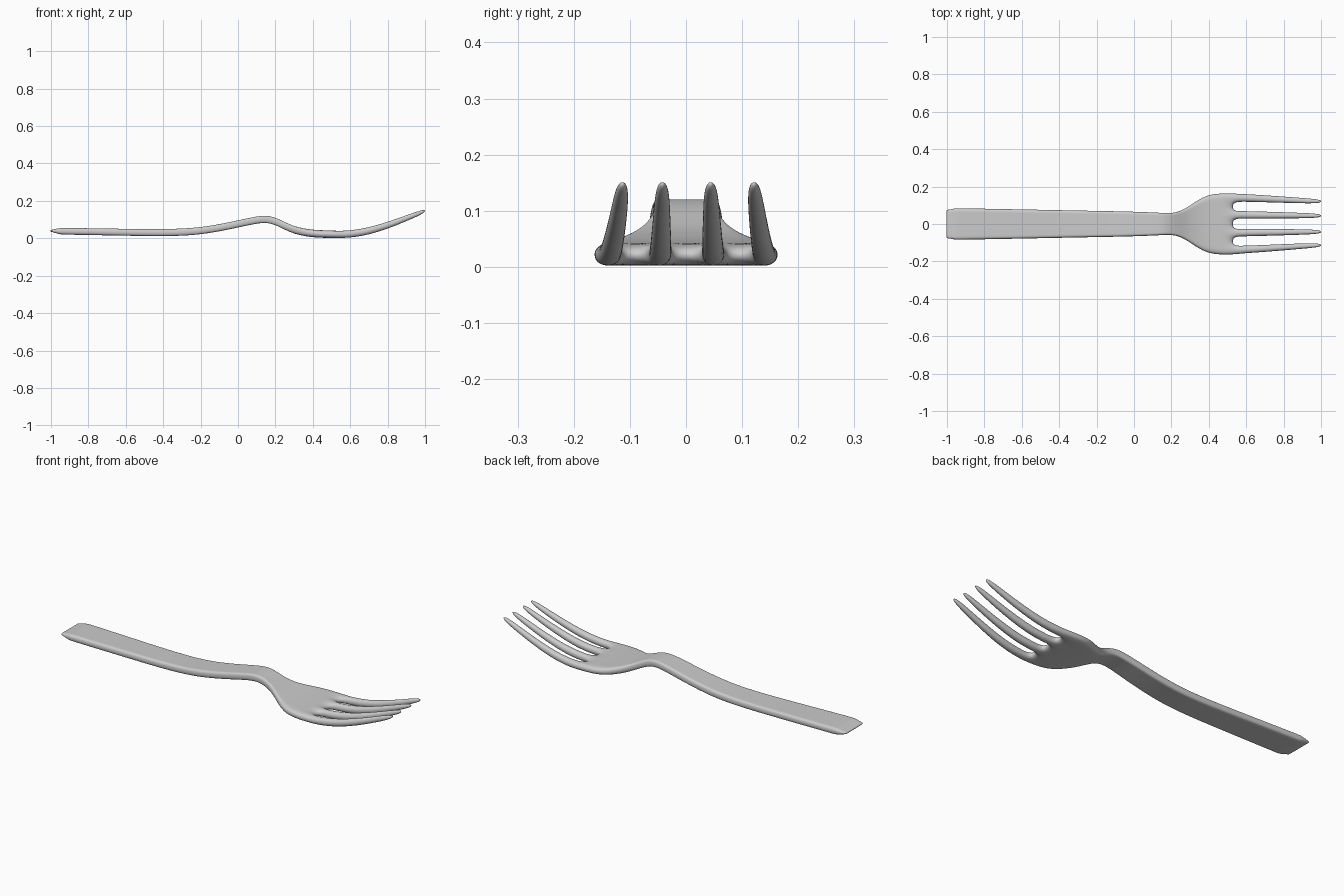
import bpy, bmesh

# Body stations: x, half width, centre height, half thickness
BODY = [
    (-1.003, 0.076, 0.040, 0.004), (-0.995, 0.077, 0.040, 0.006),
    (-0.952, 0.085, 0.038, 0.017), (-0.935, 0.085, 0.038, 0.018),
    (-0.65, 0.080, 0.033, 0.018), (-0.32, 0.073, 0.028, 0.019),
    (-0.15, 0.070, 0.045, 0.019), (0.02, 0.066, 0.081, 0.019),
    (0.11, 0.062, 0.101, 0.019), (0.17, 0.059, 0.103, 0.019),
    (0.23, 0.060, 0.077, 0.020), (0.29, 0.092, 0.047, 0.020),
    (0.36, 0.143, 0.030, 0.020), (0.43, 0.166, 0.023, 0.020),
    (0.53, 0.165, 0.021, 0.020),
]
# Lengthwise edge lines across the width, as fractions of the half width
LINES = [1.0, 0.70, 0.42, 0.17, -0.17, -0.42, -0.70, -1.0]
# Tine stations: x, centre height, half thickness, half width, taper inward (0..1)
TINES = [
    (0.58, 0.021, 0.021, 0.0220, 0.05), (0.68, 0.033, 0.021, 0.0205, 0.25),
    (0.80, 0.069, 0.020, 0.0180, 0.55), (0.90, 0.107, 0.017, 0.0155, 0.80),
    (0.97, 0.135, 0.014, 0.0125, 0.95), (1.003, 0.148, 0.006, 0.0055, 1.0),
]
# Root and tip y of each tine
TINE_Y = [(0.141, 0.121), (0.049, 0.044), (-0.046, -0.042), (-0.138, -0.113)]

bm = bmesh.new()


def bridge(a, b):
    """Join two closed rings of vertices with quads."""
    n = len(a)
    for i in range(n):
        j = (i + 1) % n
        bm.faces.new((a[i], a[j], b[j], b[i]))


# Handle, neck and palm: one loft of flat sections
rings = []
for x, w, z, h in BODY:
    top = [bm.verts.new((x, w * f, z + h)) for f in LINES]
    bot = [bm.verts.new((x, w * f, z - h)) for f in LINES]
    rings.append((top, bot))
loops = [t + b[::-1] for t, b in rings]
for a, b in zip(loops, loops[1:]):
    bridge(a, b)

# Handle end cap
top, bot = rings[0]
for i in range(7):
    bm.faces.new((top[i], top[i + 1], bot[i + 1], bot[i]))

# Tines grow from every second strip, the others close the gaps
top, bot = rings[-1]
for i in range(7):
    root = [top[i], top[i + 1], bot[i + 1], bot[i]]
    if i % 2:
        bm.faces.new(root)
        continue
    y0, y1 = TINE_Y[i // 2]
    for x, z, h, w, t in TINES:
        y = y0 + (y1 - y0) * t
        ring = [bm.verts.new((x, y + sy * w, z + sz * h))
                for sy, sz in ((1, 1), (-1, 1), (-1, -1), (1, -1))]
        bridge(root, ring)
        root = ring
    bm.faces.new(root)

bmesh.ops.recalc_face_normals(bm, faces=bm.faces)
mesh = bpy.data.meshes.new("fork")
bm.to_mesh(mesh)
bm.free()
mesh.polygons.foreach_set("use_smooth", [True] * len(mesh.polygons))
fork = bpy.data.objects.new("fork", mesh)
bpy.context.collection.objects.link(fork)

# Rounded surface
sub = fork.modifiers.new("rounding", 'SUBSURF')
sub.levels = sub.render_levels = 3
